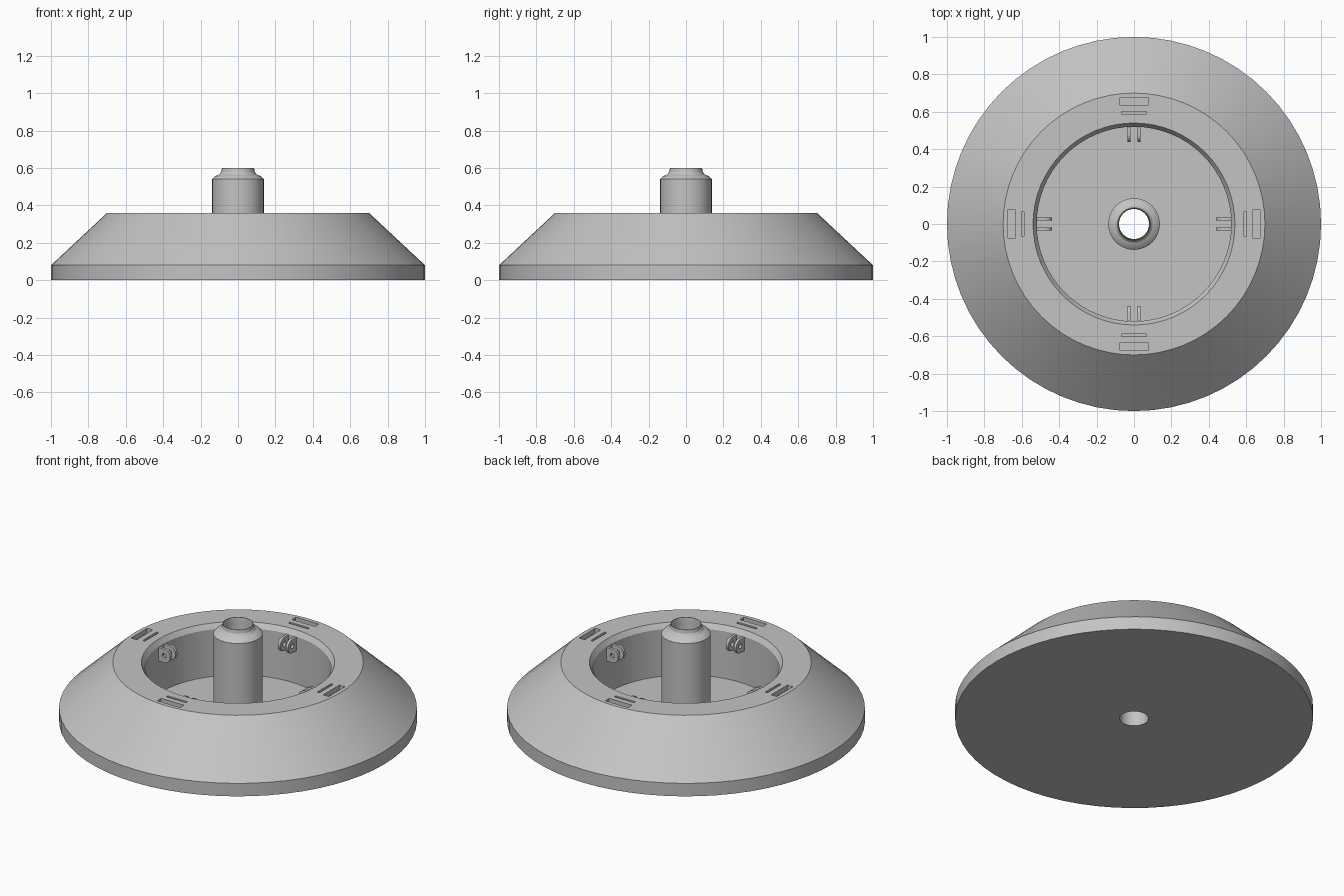
import bpy
import bmesh
from math import cos, sin, pi, radians
from mathutils import Matrix, Vector

if "Cube" in bpy.data.objects:
    bpy.data.objects.remove(bpy.data.objects["Cube"])

GREY = (0.55, 0.55, 0.55, 1)
grey = bpy.data.materials.new("light grey")
grey.use_nodes = True
grey.diffuse_color = GREY
grey.node_tree.nodes["Principled BSDF"].inputs["Base Color"].default_value = GREY

TOP, FLOOR, BORE = 0.36, 0.04, 0.08


def select_only(obj):
    bpy.ops.object.select_all(action="DESELECT")
    obj.select_set(True)
    bpy.context.view_layer.objects.active = obj


def finish(obj):
    """Give the part its colour and crisp-edged smooth shading."""
    obj.data.materials.clear()
    obj.data.materials.append(grey)
    select_only(obj)
    bpy.ops.object.shade_smooth_by_angle(angle=radians(25))


def mesh_object(name, bm):
    bmesh.ops.recalc_face_normals(bm, faces=bm.faces)
    mesh = bpy.data.meshes.new(name)
    bm.to_mesh(mesh)
    bm.free()
    obj = bpy.data.objects.new(name, mesh)
    bpy.context.collection.objects.link(obj)
    return obj


def lathe(name, profile, steps=64):
    """Turn a closed (radius, height) profile around the z axis."""
    bm = bmesh.new()
    verts = [bm.verts.new((r, 0, z)) for r, z in profile]
    edges = [bm.edges.new((a, b)) for a, b in zip(verts, verts[1:] + verts[:1])]
    bmesh.ops.spin(bm, geom=verts + edges, cent=(0, 0, 0), axis=(0, 0, 1),
                   angle=2 * pi, steps=steps, use_merge=True)
    bmesh.ops.remove_doubles(bm, verts=bm.verts, dist=1e-5)
    return mesh_object(name, bm)


def add_spline(curve, points):
    spline = curve.splines.new("POLY")
    spline.points.add(len(points) - 1)
    for p, (x, y) in zip(spline.points, points):
        p.co = (x, y, 0, 1)
    spline.use_cyclic_u = True


def arc(cx, cy, r, start, end, n):
    return [(cx + r * cos(start + (end - start) * i / n),
             cy + r * sin(start + (end - start) * i / n)) for i in range(n + 1)]


def lug(name, offset, turn):
    """Round-ended mounting tab with a pin hole, standing on the inner wall."""
    curve = bpy.data.curves.new(name, "CURVE")
    curve.dimensions = "2D"
    curve.fill_mode = "BOTH"
    curve.extrude = 0.008
    cx, cz, r = 0.48, 0.285, 0.042
    add_spline(curve, [(0.53, cz - r), (0.53, cz + r)]
               + arc(cx, cz, r, pi / 2, 3 * pi / 2, 12))
    add_spline(curve, arc(cx, cz, 0.014, 0, 2 * pi, 16)[:-1])
    obj = bpy.data.objects.new(name, curve)
    bpy.context.collection.objects.link(obj)
    obj.matrix_world = (Matrix.Rotation(turn, 4, "Z")
                        @ Matrix.Translation((0, offset, 0))
                        @ Matrix.Rotation(pi / 2, 4, "X"))
    select_only(obj)
    bpy.ops.object.convert(target="MESH")
    finish(bpy.context.object)


# Sloped base: rim, cone, flat top ring, chamfered recess, floor and bore
base = lathe("base", [
    (BORE, 0), (1, 0), (1, 0.08), (0.7, TOP), (0.54, TOP),
    (0.52, TOP - 0.03), (0.52, FLOOR), (BORE, FLOOR)])

# Wide and narrow slots cut into the top ring on each of the four sides
bm = bmesh.new()
for k in range(4):
    for radius, depth, width in ((0.655, 0.038, 0.157), (0.595, 0.015, 0.135)):
        matrix = (Matrix.Rotation(k * pi / 2, 4, "Z")
                  @ Matrix.Translation((radius, 0, TOP))
                  @ Matrix.Diagonal(Vector((depth, width, 0.06, 1))))
        bmesh.ops.create_cube(bm, size=1, matrix=matrix)
cutter = mesh_object("slot_cutter", bm)
cutter.hide_render = True
cut = base.modifiers.new("slots", "BOOLEAN")
cut.operation = "DIFFERENCE"
cut.solver = "EXACT"
cut.object = cutter
select_only(base)
bpy.ops.object.modifier_apply(modifier=cut.name)
bpy.data.objects.remove(cutter)
finish(base)

# Hollow centre post with a stepped, rounded neck
post = lathe("centre_post", [
    (BORE, FLOOR), (0.138, FLOOR), (0.138, 0.54), (0.122, 0.556),
    (0.1, 0.566), (0.09, 0.578), (0.086, 0.6), (0.083, 0.6), (BORE, 0.56)], 48)
finish(post)

# Pairs of lugs around the recess
for k, side in enumerate(("left", "back", "right", "front")):
    for offset, label in ((-0.027, "a"), (0.027, "b")):
        lug(f"{side}_lug_{label}", offset, k * pi / 2)
